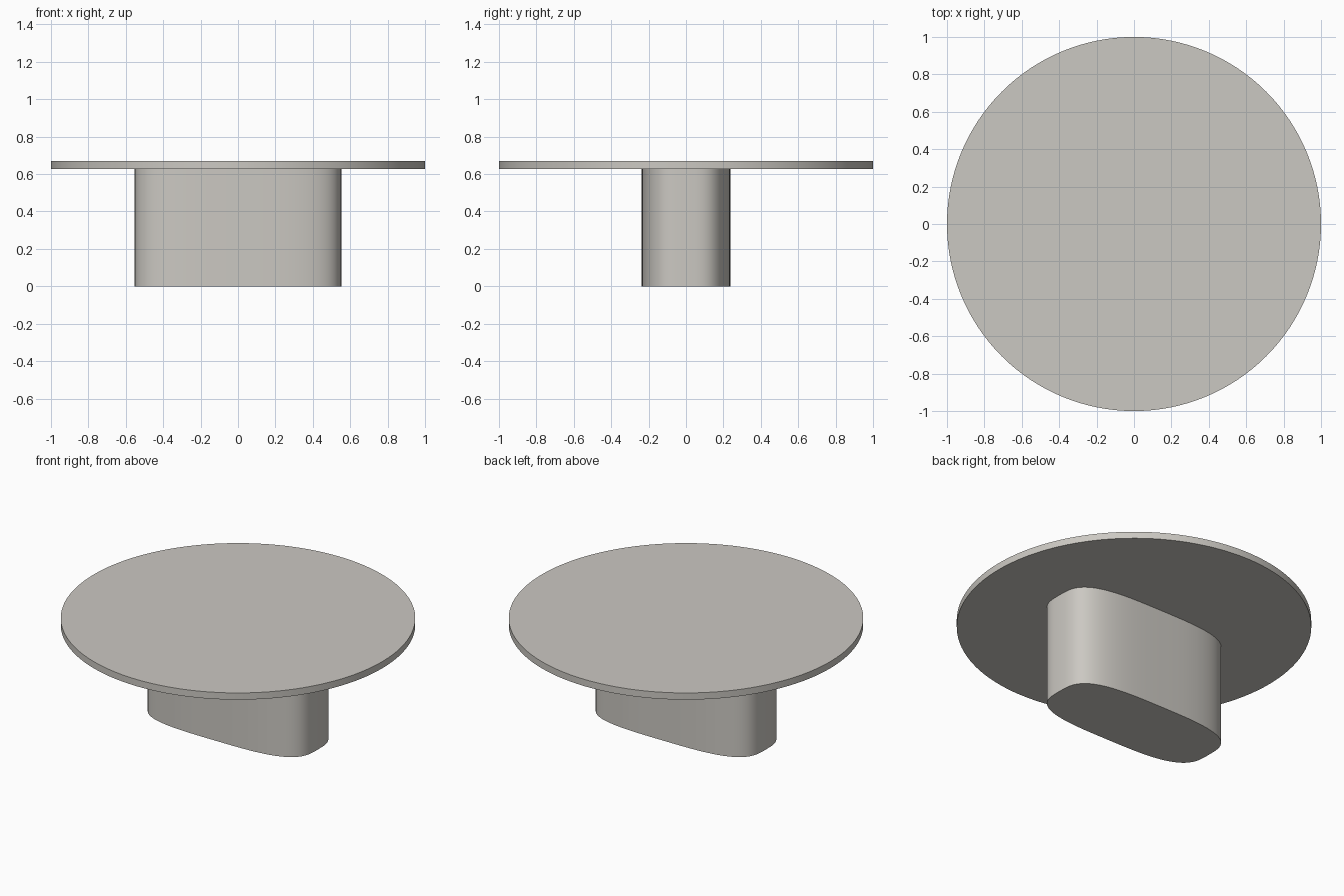
import bpy, bmesh, math

if "Cube" in bpy.data.objects:
    bpy.data.objects.remove(bpy.data.objects["Cube"])

stone = bpy.data.materials.new("warm_grey")
stone.diffuse_color = (0.6, 0.58, 0.54, 1)
stone.use_nodes = True
stone.node_tree.nodes["Principled BSDF"].inputs["Base Color"].default_value = stone.diffuse_color


def superellipse(a, b, n, count):
    """Outline points of a rounded oblong; n = 2 gives an ellipse."""
    pts = []
    for i in range(count):
        t = 2 * math.pi * i / count
        c, s = math.cos(t), math.sin(t)
        pts.append((a * math.copysign(abs(c) ** (2 / n), c),
                    b * math.copysign(abs(s) ** (2 / n), s)))
    return pts


def slab(name, outline, z0, z1):
    """Extrude an outline from z0 to z1."""
    bm = bmesh.new()
    face = bm.faces.new([bm.verts.new((x, y, z0)) for x, y in outline])
    top = bmesh.ops.extrude_face_region(bm, geom=[face])["geom"]
    bmesh.ops.translate(bm, vec=(0, 0, z1 - z0),
                        verts=[v for v in top if isinstance(v, bmesh.types.BMVert)])
    bmesh.ops.recalc_face_normals(bm, faces=bm.faces)
    mesh = bpy.data.meshes.new(name)
    bm.to_mesh(mesh)
    bm.free()
    mesh.materials.append(stone)
    obj = bpy.data.objects.new(name, mesh)
    bpy.context.collection.objects.link(obj)
    bpy.ops.object.select_all(action="DESELECT")
    obj.select_set(True)
    bpy.context.view_layer.objects.active = obj
    bpy.ops.object.shade_smooth_by_angle(angle=math.radians(35))
    return obj


# Oblong pedestal
slab("pedestal", superellipse(0.553, 0.239, 3.35, 96), 0, 0.627)
# Round table top
slab("table_top", superellipse(1, 1, 2, 128), 0.627, 0.669)
